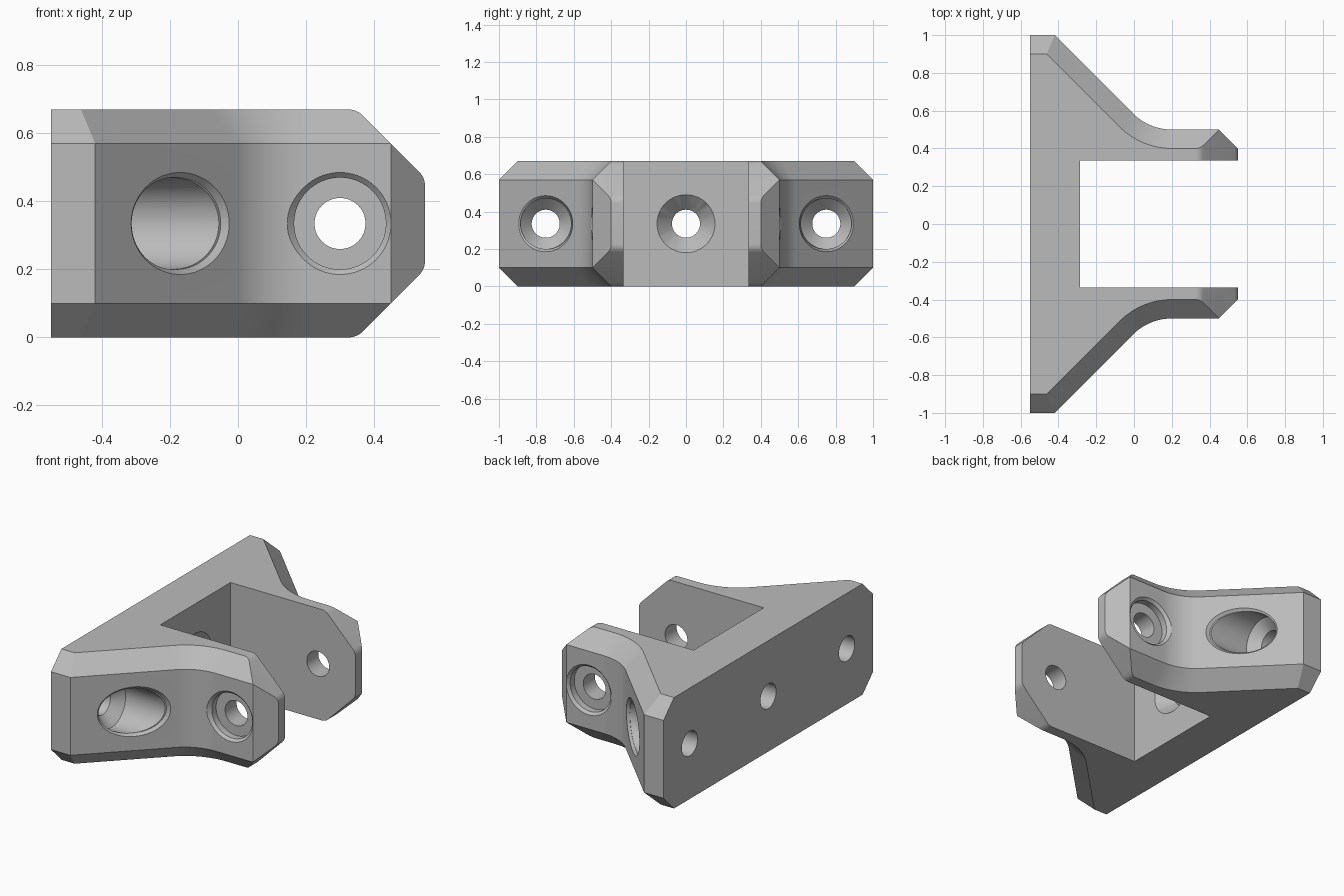
import bpy, bmesh, math
from mathutils import Matrix, Vector

if "Cube" in bpy.data.objects:
    bpy.data.objects.remove(bpy.data.objects["Cube"])

H, MID, CH = 0.67, 0.335, 0.1

grey = bpy.data.materials.new("light grey")
grey.diffuse_color = (0.5, 0.5, 0.5, 1)
grey.use_nodes = True
grey.node_tree.nodes["Principled BSDF"].inputs["Base Color"].default_value = grey.diffuse_color


def make(name, bm):
    bmesh.ops.recalc_face_normals(bm, faces=bm.faces)
    me = bpy.data.meshes.new(name)
    bm.to_mesh(me)
    bm.free()
    ob = bpy.data.objects.new(name, me)
    me.materials.append(grey)
    bpy.context.collection.objects.link(ob)
    return ob


def loft(name, rings):
    """Skin a stack of equal-length closed rings and cap both ends."""
    bm = bmesh.new()
    vs = [[bm.verts.new(p) for p in r] for r in rings]
    n = len(vs[0])
    for a, b in zip(vs, vs[1:]):
        for i in range(n):
            j = (i + 1) % n
            bm.faces.new((a[i], a[j], b[j], b[i]))
    bm.faces.new(vs[0])
    bm.faces.new(vs[-1])
    return make(name, bm)


def lathe(name, profile, loc, axis, stretch=1.0, n=64):
    """Round cutter from (distance along axis, radius) pairs."""
    a = Vector(axis).normalized()
    side = Vector((0, 0, 1)).cross(a)
    rings = []
    for d, r in profile:
        rings.append([Vector(loc) + a * d
                      + side * (r * stretch * math.cos(2 * math.pi * i / n))
                      + Vector((0, 0, r * math.sin(2 * math.pi * i / n)))
                      for i in range(n)])
    return loft(name, rings)


def boolean(ob, cutter, op):
    m = ob.modifiers.new(cutter.name, 'BOOLEAN')
    m.object, m.operation, m.solver = cutter, op, 'EXACT'
    bpy.context.view_layer.objects.active = ob
    bpy.ops.object.modifier_apply(modifier=m.name)
    bpy.data.objects.remove(cutter)


# Plan outline of the bracket; c is the inset of the outer contour
def outline(c, z):
    s, R = c * math.tan(math.pi / 8), 0.29 + c
    half = [(-0.55, 1 - c), (-0.42 - s, 1 - c)]
    for i in range(13):
        t = math.radians(225 + 45 * i / 12)
        half.append((0.2 + R * math.cos(t), 0.79 + R * math.sin(t)))
    half += [(0.45, 0.5 - c), (0.55, 0.4 - 0.4 * c), (0.55, 0.335), (-0.285, 0.335)]
    pts = half + [(x, -y) for x, y in reversed(half)]
    return [(x, y, z) for x, y in pts]


bracket = loft("bracket", [outline(CH, 0), outline(0, CH),
                           outline(0, H - CH), outline(CH, H)])

# Side outline that bevels the arm tips, with slightly rounded corners
side = [(-0.7, -0.1), (0.2, -0.1), (0.2, 0)]
tips = [(0.35, 0, -90), (0.55, 0.2, -45), (0.55, H - 0.2, 0), (0.35, H, 45)]
r = 0.06
for x, z, a0 in tips:
    mid = math.radians(a0 + 22.5)
    k = r / math.cos(math.pi / 8)
    cx, cz = x - k * math.cos(mid), z - k * math.sin(mid)
    for i in range(7):
        t = math.radians(a0 + 45 * i / 6)
        side.append((cx + r * math.cos(t), cz + r * math.sin(t)))
side += [(0.2, H), (0.2, H + 0.1), (-0.7, H + 0.1)]
boolean(bracket, loft("tip_cutter", [[(x, y, z) for x, z in side] for y in (-1.2, 1.2)]),
        'INTERSECT')

# Centre countersunk hole in the back wall
boolean(bracket, lathe("centre_hole", [(-0.1, 0.075), (0.185, 0.075), (0.265, 0.155), (0.3, 0.19)],
                       (-0.55, 0, MID), (1, 0, 0)), 'DIFFERENCE')

for s in (-1, 1):
    # Wing screw hole with a deep head recess through the slanted face
    boolean(bracket, lathe("wing_hole", [(-0.1, 0.075), (0.17, 0.075), (0.23, 0.135), (0.9, 0.135)],
                           (-0.55, 0.75 * s, MID), (1, 0, 0)), 'DIFFERENCE')
    # Softened rim of the recess
    boolean(bracket, lathe("wing_rim", [(-0.015, 0.135), (0.0, 0.15), (0.015, 0.165)],
                           (-0.17, 0.75 * s, MID), (1, s, 0), 1.36), 'DIFFERENCE')
    # Arm pivot hole with a shallow chamfered counterbore
    boolean(bracket, lathe("arm_hole", [(-0.1, 0.075), (0.11, 0.075), (0.11, 0.135),
                                        (0.15, 0.135), (0.165, 0.15), (0.2, 0.185)],
                           (0.3, 0.335 * s, MID), (0, s, 0)), 'DIFFERENCE')

bpy.ops.object.select_all(action='DESELECT')
bracket.select_set(True)
bpy.context.view_layer.objects.active = bracket
bpy.ops.object.shade_smooth_by_angle(angle=math.radians(25))
